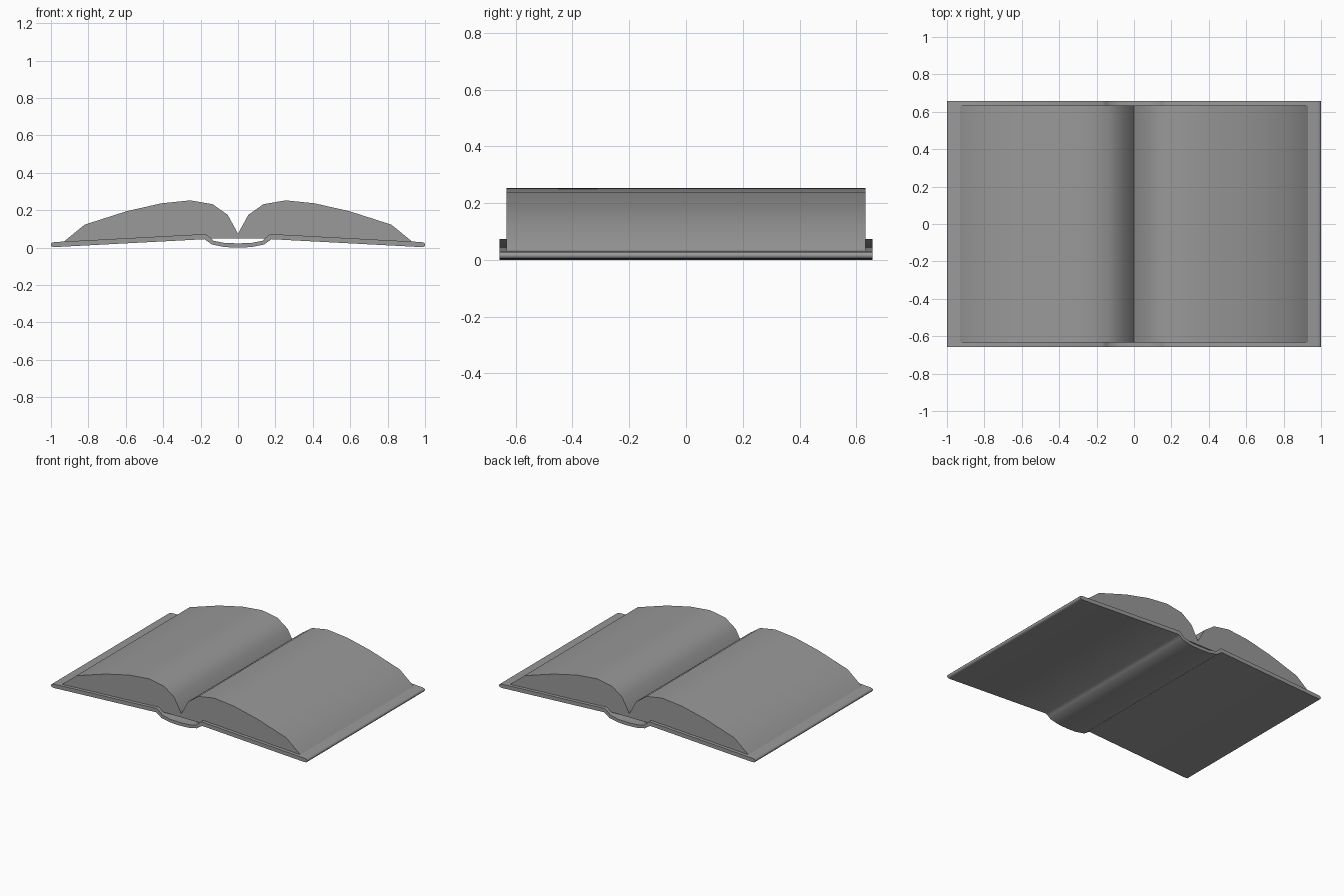
import bpy, bmesh, math

if "Cube" in bpy.data.objects:
    bpy.data.objects.remove(bpy.data.objects["Cube"])

# Dark grey shared by cover and pages
grey = bpy.data.materials.new("dark_grey")
grey.diffuse_color = (0.32, 0.32, 0.32, 1)
grey.use_nodes = True
grey.node_tree.nodes["Principled BSDF"].inputs["Base Color"].default_value = grey.diffuse_color


def mirrored(points):
    """Right-half profile ordered from the centre outward, mirrored to the left."""
    left = [(-x, z) for x, z in reversed(points) if x > 0]
    return left + points


def extrude_profile(name, top, bottom, half_depth, angle):
    """Close a top and bottom line into a section and extrude it along y."""
    section = mirrored(top) + mirrored(bottom)[::-1]
    bm = bmesh.new()
    face = bm.faces.new([bm.verts.new((x, -half_depth, z)) for x, z in section])
    result = bmesh.ops.extrude_face_region(bm, geom=[face])
    moved = [g for g in result["geom"] if isinstance(g, bmesh.types.BMVert)]
    bmesh.ops.translate(bm, verts=moved, vec=(0, 2 * half_depth, 0))
    bmesh.ops.recalc_face_normals(bm, faces=bm.faces[:])
    mesh = bpy.data.meshes.new(name)
    bm.to_mesh(mesh)
    bm.free()
    mesh.materials.append(grey)
    obj = bpy.data.objects.new(name, mesh)
    bpy.context.collection.objects.link(obj)
    bpy.ops.object.select_all(action='DESELECT')
    bpy.context.view_layer.objects.active = obj
    obj.select_set(True)
    bpy.ops.object.shade_smooth_by_angle(angle=math.radians(angle))
    return obj


# Cover: two sloping boards with rounded edges and a sagging spine
cover_top = [(0, 0.023), (0.07, 0.025), (0.13, 0.037), (0.15, 0.055),
             (0.172, 0.073), (0.98, 0.03), (0.994, 0.027), (1.0, 0.02)]
cover_bottom = [(0, 0.0), (0.07, 0.003), (0.14, 0.017), (0.16, 0.032),
                (0.18, 0.045), (0.98, 0.003), (0.994, 0.005), (1.0, 0.012)]
extrude_profile("cover", cover_top, cover_bottom, 0.657, 50)

# Pages: two swelling leaves meeting in the gutter, bridging the spine gap
pages_top = [(0, 0.075), (0.055, 0.175), (0.135, 0.232), (0.255, 0.253),
             (0.41, 0.237), (0.595, 0.195), (0.82, 0.123), (0.93, 0.033)]
pages_bottom = [(0, 0.048), (0.16, 0.048), (0.92, 0.025)]
extrude_profile("pages", pages_top, pages_bottom, 0.633, 50)
